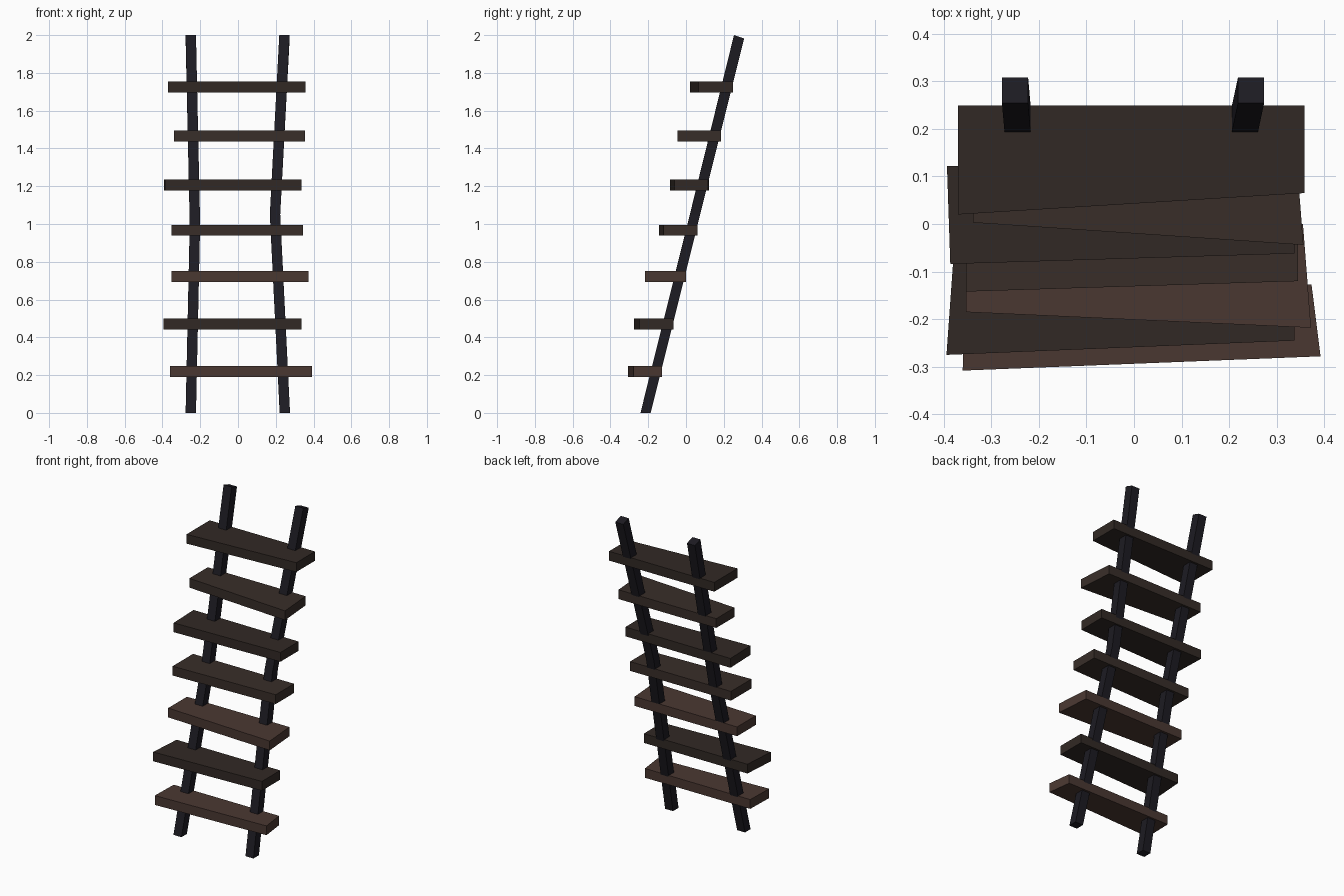
import bpy, bmesh
from mathutils import Vector

if "Cube" in bpy.data.objects:
    bpy.data.objects.remove(bpy.data.objects["Cube"])


def material(name, rgb):
    m = bpy.data.materials.new(name)
    m.diffuse_color = (*rgb, 1)
    m.use_nodes = True
    m.node_tree.nodes["Principled BSDF"].inputs["Base Color"].default_value = m.diffuse_color
    return m


DARK = material("dark_wood", (0.031, 0.022, 0.018))
MID = material("mid_wood", (0.040, 0.027, 0.022))
BROWN = material("brown_wood", (0.068, 0.039, 0.031))
RAIL = material("rail_black", (0.012, 0.011, 0.016))


def loft(name, rings, mat):
    """Closed solid through a series of four-cornered rings."""
    bm = bmesh.new()
    vs = [[bm.verts.new(p) for p in ring] for ring in rings]
    for a, b in zip(vs, vs[1:]):
        for i in range(4):
            j = (i + 1) % 4
            bm.faces.new((a[i], a[j], b[j], b[i]))
    bm.faces.new(vs[0][::-1])
    bm.faces.new(vs[-1])
    bmesh.ops.recalc_face_normals(bm, faces=bm.faces)
    me = bpy.data.meshes.new(name)
    bm.to_mesh(me)
    bm.free()
    me.materials.append(mat)
    ob = bpy.data.objects.new(name, me)
    bpy.context.collection.objects.link(ob)


# Leaning rails, each bowed inwards at the middle; the top cap slopes back
def rail(name, path):
    rings = []
    for x, y, z, drop in path:
        rings.append([Vector((x + sx * 0.0275, y + sy * 0.027, z - (drop if sy > 0 else 0)))
                      for sx, sy in ((-1, -1), (1, -1), (1, 1), (-1, 1))])
    loft(name, rings, RAIL)


rail("left_rail", [(-0.25, -0.214, 0, 0), (-0.228, 0.035, 1.0, 0), (-0.25, 0.281, 2.0, 0.018)])
rail("right_rail", [(0.248, -0.214, 0, 0), (0.196, 0.048, 1.05, 0), (0.246, 0.281, 2.0, 0.018)])

# Uneven treads: z centre, then front left, front right, back right, back left
treads = [
    (0.220, (-0.360, -0.308), (0.392, -0.278), (0.373, -0.127), (-0.355, -0.127), BROWN),
    (0.471, (-0.394, -0.275), (0.337, -0.245), (0.337, -0.065), (-0.379, -0.065), DARK),
    (0.722, (-0.353, -0.185), (0.372, -0.218), (0.355, 0.000), (-0.353, 0.000), BROWN),
    (0.967, (-0.353, -0.142), (0.345, -0.120), (0.345, 0.060), (-0.353, 0.060), MID),
    (1.207, (-0.386, -0.084), (0.337, -0.062), (0.337, 0.117), (-0.393, 0.122), DARK),
    (1.465, (-0.338, 0.003), (0.356, -0.044), (0.338, 0.184), (-0.338, 0.184), MID),
    (1.725, (-0.370, 0.020), (0.358, 0.065), (0.358, 0.249), (-0.370, 0.249), DARK),
]
for n, (z, *corners, mat) in enumerate(treads, 1):
    loft(f"tread_{n}", [[(x, y, z + h) for x, y in corners] for h in (-0.029, 0.029)], mat)
